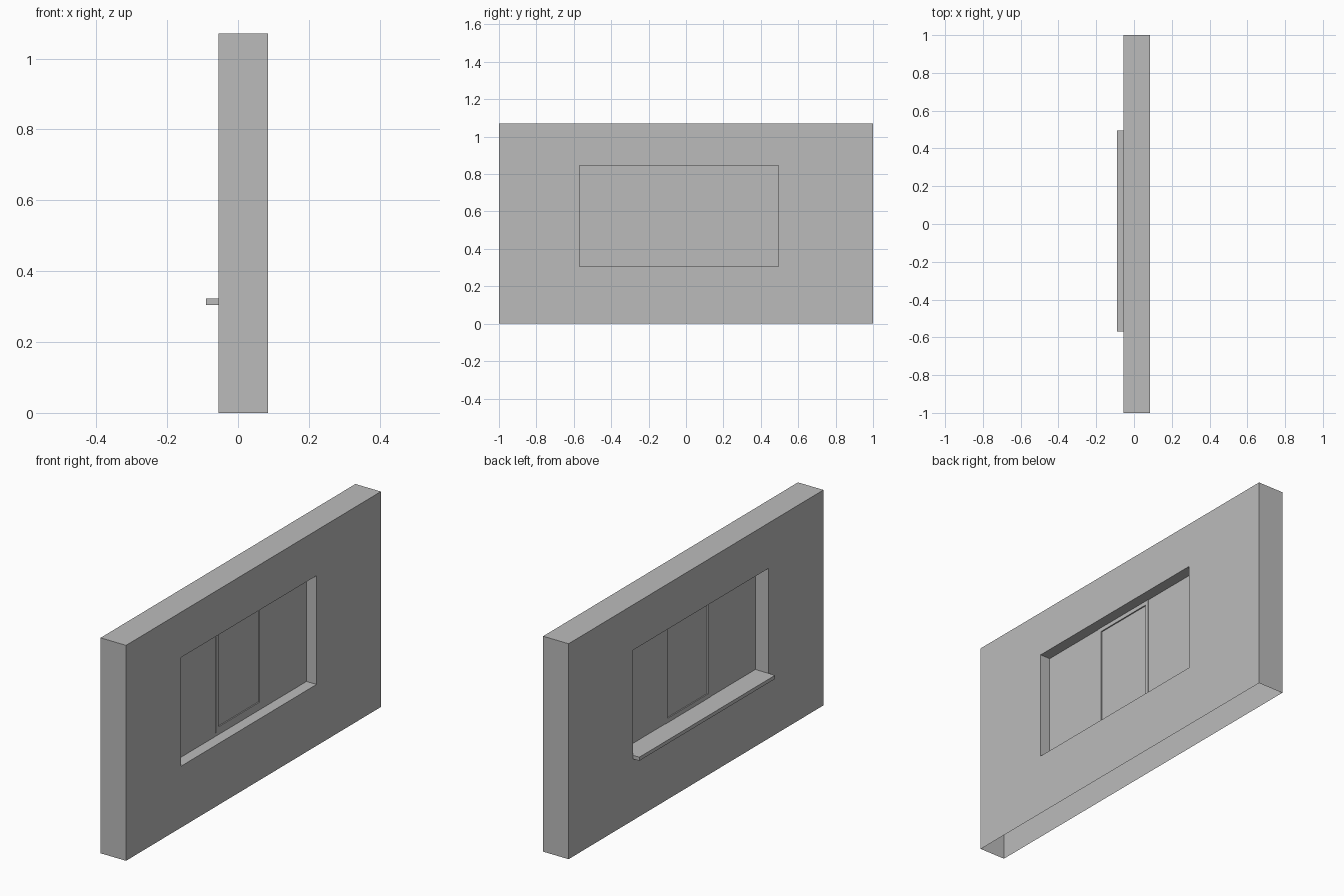
import bpy, bmesh

cube = bpy.data.objects.get("Cube")
if cube:
    bpy.data.objects.remove(cube, do_unlink=True)

grey = bpy.data.materials.new("plain_grey")
grey.use_nodes = True
GREY = (0.5, 0.5, 0.5, 1)
grey.diffuse_color = GREY
grey.node_tree.nodes["Principled BSDF"].inputs["Base Color"].default_value = GREY


def finish(name, bm):
    bmesh.ops.recalc_face_normals(bm, faces=bm.faces)
    mesh = bpy.data.meshes.new(name)
    bm.to_mesh(mesh)
    bm.free()
    mesh.materials.append(grey)
    obj = bpy.data.objects.new(name, mesh)
    bpy.context.collection.objects.link(obj)
    return obj


def box(name, x, y, z):
    """Box from (low, high) ranges."""
    bm = bmesh.new()
    bmesh.ops.create_cube(bm, size=1)
    for v in bm.verts:
        for i, (low, high) in enumerate((x, y, z)):
            v.co[i] = high if v.co[i] > 0 else low
    return finish(name, bm)


def ring(name, x, outer, inner, open_bottom=False):
    """Rectangular surround; outer and inner are (y low, y high, z low, z high)."""
    bm = bmesh.new()

    def loop(px, rect):
        y0, y1, z0, z1 = rect
        return [bm.verts.new((px, y, z)) for y, z in ((y0, z0), (y1, z0), (y1, z1), (y0, z1))]

    loops = [loop(x[0], outer), loop(x[1], outer), loop(x[1], inner), loop(x[0], inner)]
    for a, b in zip(loops, loops[1:] + loops[:1]):
        for i in range(4):
            j = (i + 1) % 4
            if open_bottom and a is loops[0] and i == 0:
                continue
            bm.faces.new((a[i], a[j], b[j], b[i]))
    return finish(name, bm)


# Wall shell with the window opening, open underneath
Y0, Y1, Z0, Z1 = -0.57, 0.495, 0.305, 0.845
ring("wall", (-0.055, 0.085), (-1, 1, 0, 1.07), (Y0, Y1, Z0, Z1), open_bottom=True)

# Sill projecting past the wall
SILL_TOP = 0.323
box("window_sill", (-0.09, 0.03), (Y0, Y1), (Z0, SILL_TOP))

# Fixed side panels
F0, F1 = -0.22, 0.14
for name, y in (("right_panel", (Y0, F0)), ("left_panel", (F1, Y1))):
    box(name, (0.018, 0.03), y, (SILL_TOP, Z1))

# Middle sash frame and its recessed pane
pane = (-0.198, 0.122, 0.345, 0.825)
ring("middle_frame", (0.016, 0.032), (F0, F1, SILL_TOP, Z1), pane)
box("middle_pane", (0.022, 0.026), pane[:2], pane[2:])
